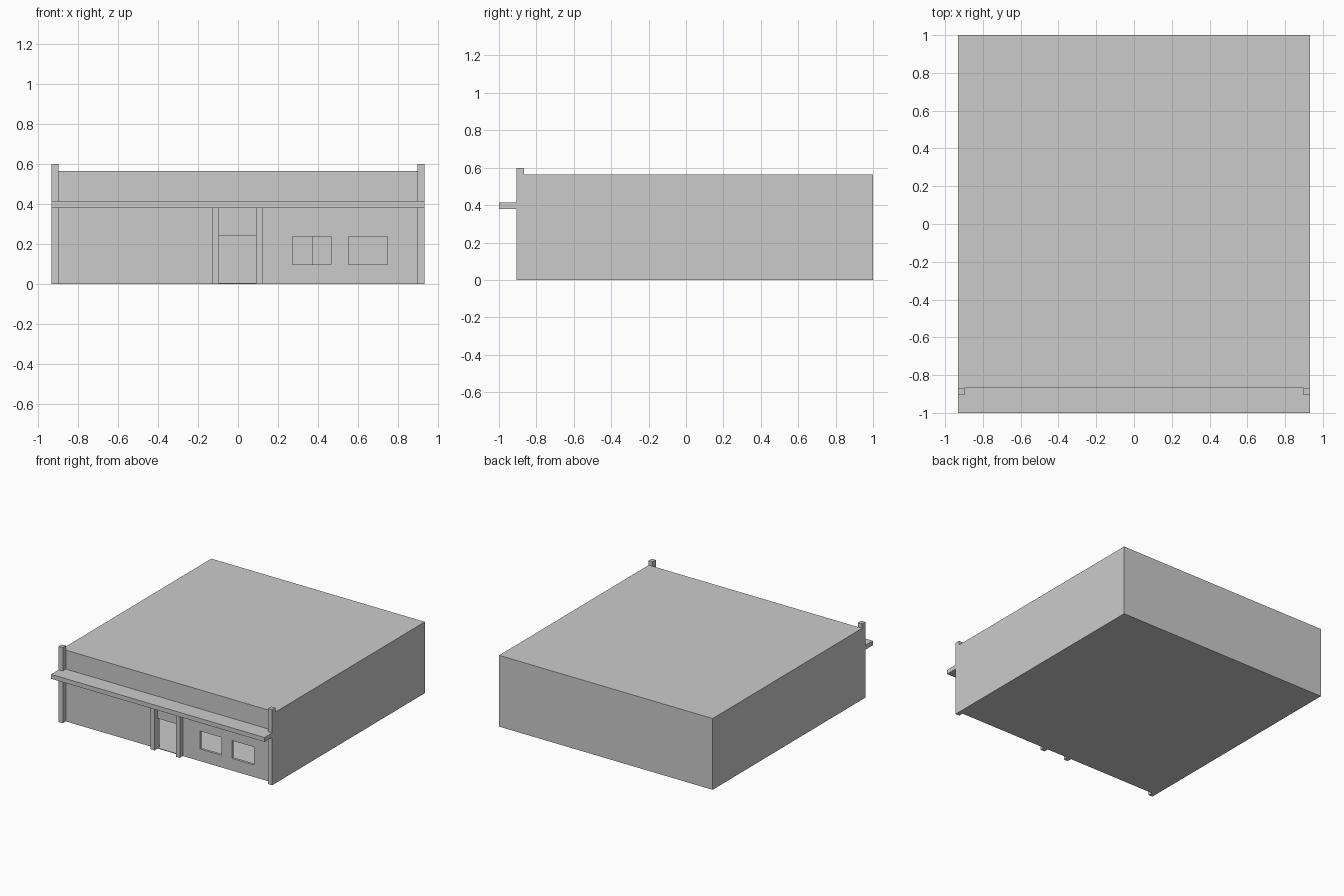
import bpy, bmesh

if "Cube" in bpy.data.objects:
    bpy.data.objects.remove(bpy.data.objects["Cube"])

W, FRONT, BACK, H = 0.933, -0.867, 1.0, 0.563   # half width, wall planes, roof height
T, FLOOR = 0.02, 0.005                           # wall and floor thickness
POST_Y = -0.905


def box(name, x0, x1, y0, y1, z0, z1):
    me = bpy.data.meshes.new(name)
    bm = bmesh.new()
    bmesh.ops.create_cube(bm, size=1)
    for v in bm.verts:
        v.co = (x1 if v.co.x > 0 else x0,
                y1 if v.co.y > 0 else y0,
                z1 if v.co.z > 0 else z0)
    bm.to_mesh(me)
    bm.free()
    ob = bpy.data.objects.new(name, me)
    bpy.context.collection.objects.link(ob)
    return ob


def cut(target, name, *dims):
    cutter = box(name, *dims)
    cutter.hide_render = True
    cutter.hide_set(True)
    mod = target.modifiers.new(name, 'BOOLEAN')
    mod.operation = 'DIFFERENCE'
    mod.solver = 'EXACT'
    mod.object = cutter


# Hollow building with open doorway and two windows
shell = box("building_shell", -W, W, FRONT, BACK, 0, H)
cut(shell, "interior_cutter", -W + T, W - T, FRONT + T, BACK - T, FLOOR, H - T)
openings = [("door_cutter", -0.095, 0.09, FLOOR, 0.238),
            ("left_window_cutter", 0.273, 0.465, 0.096, 0.237),
            ("right_window_cutter", 0.553, 0.746, 0.096, 0.237)]
for name, x0, x1, z0, z1 in openings:
    cut(shell, name, x0, x1, FRONT - 0.05, FRONT + T + 0.01, z0, z1)

# Inner partition, its edge shows through the left window
box("inner_partition", -W + T, 0.372, 0.0, T, FLOOR, H - T)
box("inner_partition_end", 0.51, W - T, 0.0, T, FLOOR, H - T)

# Corner posts rising above the roof, and shorter posts beside the door
posts = [("left_corner_post", -W, -0.898, 0.598),
         ("right_corner_post", 0.898, W, 0.598),
         ("left_door_post", -0.13, -0.095, 0.378),
         ("right_door_post", 0.09, 0.125, 0.378)]
for name, x0, x1, top in posts:
    box(name, x0, x1, POST_Y, FRONT, 0, top)

# Canopy across the front
box("canopy", -W, W, -1.0, FRONT, 0.378, 0.413)
